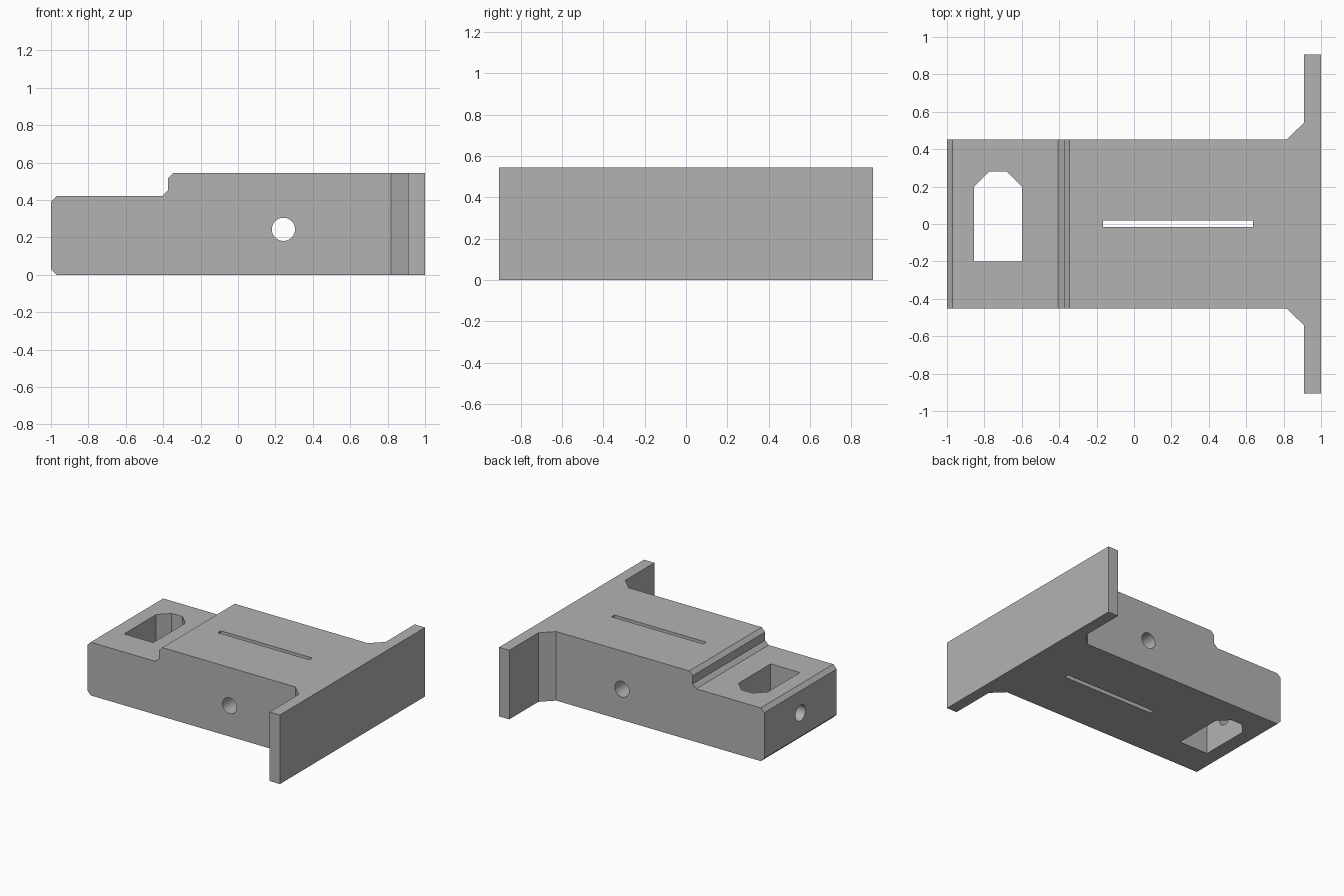
import bpy
import bmesh
import math
from mathutils import Matrix

if "Cube" in bpy.data.objects:
    bpy.data.objects.remove(bpy.data.objects["Cube"])

grey = bpy.data.materials.new("plain grey")
grey.diffuse_color = (0.45, 0.45, 0.45, 1)
grey.use_nodes = True
grey.node_tree.nodes["Principled BSDF"].inputs["Base Color"].default_value = grey.diffuse_color


def prism(name, points, start, depth):
    """Extrude a closed 3D outline along a vector, beginning at an offset."""
    bm = bmesh.new()
    face = bm.faces.new([bm.verts.new([p[i] + start[i] for i in range(3)]) for p in points])
    ext = bmesh.ops.extrude_face_region(bm, geom=[face])
    moved = [v for v in ext["geom"] if isinstance(v, bmesh.types.BMVert)]
    bmesh.ops.translate(bm, verts=moved, vec=depth)
    bmesh.ops.recalc_face_normals(bm, faces=bm.faces)
    return finish(name, bm)


def drill(name, centre, axis, length, radius):
    bm = bmesh.new()
    bmesh.ops.create_cone(bm, cap_ends=True, segments=48, radius1=radius, radius2=radius,
                          depth=length,
                          matrix=Matrix.Translation(centre) @ Matrix.Rotation(math.pi / 2, 4, axis))
    return finish(name, bm)


def finish(name, bm):
    mesh = bpy.data.meshes.new(name)
    bm.to_mesh(mesh)
    bm.free()
    mesh.materials.append(grey)
    ob = bpy.data.objects.new(name, mesh)
    bpy.context.collection.objects.link(ob)
    return ob


def boolean(target, tool, operation):
    bpy.context.view_layer.objects.active = target
    mod = target.modifiers.new(tool.name, 'BOOLEAN')
    mod.operation, mod.solver, mod.object = operation, 'EXACT', tool
    bpy.ops.object.modifier_apply(modifier=mod.name)
    bpy.data.objects.remove(tool)


# Stepped side profile with bevelled nose, as wide as the end flange
side = [(-1, .03), (-.97, 0), (1, 0), (1, .545), (-.345, .545), (-.375, .515),
        (-.375, .45), (-.405, .42), (-.97, .42), (-1, .39)]
bracket = prism("bracket", [(x, 0, z) for x, z in side], (0, -.905, 0), (0, 1.81, 0))

# Plan outline: narrow body, angled gussets, wide flange
half = [(-1.2, .452), (.817, .452), (.91, .543), (.91, 1.1), (1.2, 1.1)]
plan = half + [(x, -y) for x, y in reversed(half)]
boolean(bracket, prism("plan_cutter", [(x, y, 0) for x, y in plan],
                       (0, 0, -.2), (0, 0, 1)), 'INTERSECT')

# Window with clipped corners, and long narrow slot
window = [(-.855, -.2), (-.6, -.2), (-.6, .2), (-.68, .28), (-.775, .28), (-.855, .2)]
slot = [(-.165, -.017), (.637, -.017), (.637, .02), (-.165, .02)]
for name, outline in (("window_cutter", window), ("slot_cutter", slot)):
    boolean(bracket, prism(name, [(x, y, 0) for x, y in outline],
                           (0, 0, -.2), (0, 0, 1)), 'DIFFERENCE')

# Cross hole through the body, and nose hole into the window
boolean(bracket, drill("cross_hole_cutter", (.243, 0, .243), 'X', 1.4, .062), 'DIFFERENCE')
boolean(bracket, drill("nose_hole_cutter", (-.95, 0, .215), 'Y', .4, .062), 'DIFFERENCE')

bpy.ops.object.select_all(action='DESELECT')
bracket.select_set(True)
bpy.context.view_layer.objects.active = bracket
bpy.ops.object.shade_smooth_by_angle(angle=math.radians(25))
